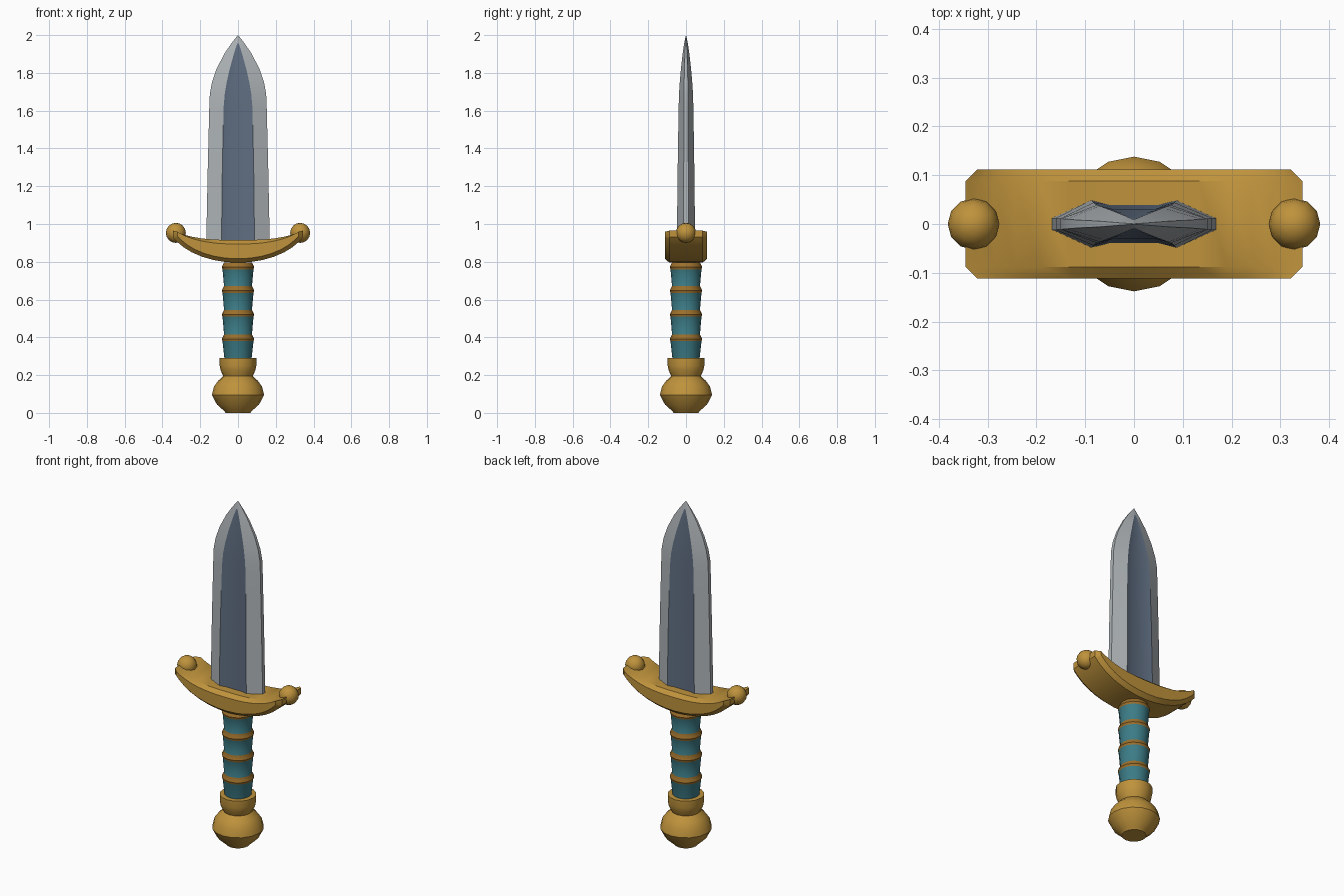
import bpy, bmesh, math

if "Cube" in bpy.data.objects:
    bpy.data.objects.remove(bpy.data.objects["Cube"])


def material(name, rgb):
    m = bpy.data.materials.new(name)
    m.diffuse_color = (*rgb, 1)
    m.use_nodes = True
    m.node_tree.nodes["Principled BSDF"].inputs["Base Color"].default_value = m.diffuse_color
    return m


GOLD = material("gold", (0.52, 0.29, 0.045))
BRONZE = material("dark bronze", (0.33, 0.16, 0.025))
TEAL = material("teal leather", (0.045, 0.20, 0.24))
STEEL = material("steel", (0.42, 0.45, 0.47))
FULLER = material("dark steel", (0.115, 0.155, 0.22))


def finish(name, bm, mats, angle=35):
    bmesh.ops.remove_doubles(bm, verts=bm.verts, dist=1e-5)
    bmesh.ops.recalc_face_normals(bm, faces=bm.faces)
    me = bpy.data.meshes.new(name)
    bm.to_mesh(me)
    bm.free()
    ob = bpy.data.objects.new(name, me)
    bpy.context.collection.objects.link(ob)
    for m in mats:
        me.materials.append(m)
    bpy.ops.object.select_all(action='DESELECT')
    ob.select_set(True)
    bpy.context.view_layer.objects.active = ob
    bpy.ops.object.shade_smooth_by_angle(angle=math.radians(angle))
    return ob


def loft(bm, rings, mat_rule=lambda row, col: 0):
    """Skin a list of equal closed rings and cap both ends."""
    vs = [[bm.verts.new(p) for p in r] for r in rings]
    n = len(rings[0])
    for j in range(len(vs) - 1):
        for i in range(n):
            k = (i + 1) % n
            f = bm.faces.new((vs[j][i], vs[j][k], vs[j + 1][k], vs[j + 1][i]))
            f.material_index = mat_rule(j, i)
    bm.faces.new(vs[0])
    bm.faces.new(vs[-1])


def lathe(name, profile, mats, mat_rule=lambda row, col: 0, n=16):
    bm = bmesh.new()
    loft(bm, [[(r * math.cos(2 * math.pi * i / n), r * math.sin(2 * math.pi * i / n), z)
               for i in range(n)] for r, z in profile], mat_rule)
    return finish(name, bm, mats)


# Pommel with collar
lathe("pommel", [(0.065, 0.0), (0.075, 0.012), (0.112, 0.045), (0.138, 0.095), (0.127, 0.14),
                 (0.105, 0.17), (0.078, 0.195), (0.092, 0.225), (0.097, 0.25),
                 (0.097, 0.29), (0.07, 0.292)], [GOLD])

# Grip: flared leather segments separated by bronze bands
grip = [(0.070, 0.27)]
for z in (0.38, 0.51, 0.635, 0.76):
    grip += [(0.082, z), (0.086, z + 0.012), (0.074, z + 0.036)]
lathe("grip", grip, [TEAL, BRONZE], lambda row, col: 0 if row % 3 == 0 else 1)

# Guard: curved crescent bar with chamfered front and back
def guard_ring(y, sx, sz):
    xs = [0.345 * math.sin(math.pi / 2 * i / 8) for i in range(-8, 9)]
    low, high = [], []
    for x in xs:
        u = abs(x) / 0.345
        zb = 0.795 + 0.135 * (0.75 * u ** 2 + 0.25 * u ** 6)
        zt = 0.915 + 0.05 * u ** 3
        mid = (zb + zt) / 2
        low.append((x * sx, y, mid + (zb - mid) * sz))
        high.append((x * sx, y, mid + (zt - mid) * sz))
    return low + high[::-1]


bm = bmesh.new()
loft(bm, [guard_ring(-0.112, 0.93, 0.65), guard_ring(-0.088, 1, 1),
          guard_ring(0.088, 1, 1), guard_ring(0.112, 0.93, 0.65)])
finish("guard", bm, [GOLD], 30)

# Round finials on the guard tips
for side, label in ((-1, "left"), (1, "right")):
    bm = bmesh.new()
    bmesh.ops.create_uvsphere(bm, u_segments=12, v_segments=8, radius=0.053)
    bmesh.ops.translate(bm, verts=bm.verts, vec=(side * 0.329, 0, 0.953))
    finish("guard_finial_" + label, bm, [GOLD])

# Blade rows: height, half width, edge half thickness, fuller half width,
# ridge half thickness, fuller floor half thickness
rows = [(0.86, 0.169, 0.012, 0.088, 0.049, 0.040),
        (1.30, 0.160, 0.012, 0.083, 0.044, 0.035),
        (1.62, 0.152, 0.011, 0.076, 0.039, 0.031),
        (1.69, 0.149, 0.011, 0.070, 0.037, 0.030),
        (1.75, 0.138, 0.010, 0.060, 0.033, 0.027),
        (1.82, 0.114, 0.008, 0.044, 0.027, 0.023),
        (1.90, 0.073, 0.006, 0.022, 0.018, 0.016),
        (1.955, 0.036, 0.003, 0.004, 0.010, 0.010),
        (2.00, 0.0005, 0.0003, 0.0002, 0.0005, 0.0005)]
rings = []
for z, w, e, f, t, d in rows:
    g = f * 0.58
    front = [(-w, -e), (-f, -t), (-g, -d), (g, -d), (f, -t), (w, -e)]
    rings.append([(x, y, z) for x, y in front] + [(-x, -y, z) for x, y in front])
bm = bmesh.new()
loft(bm, rings, lambda row, col: 1 if col % 6 in (1, 2, 3) and row < 7 else 0)
finish("blade", bm, [STEEL, FULLER], 20)
